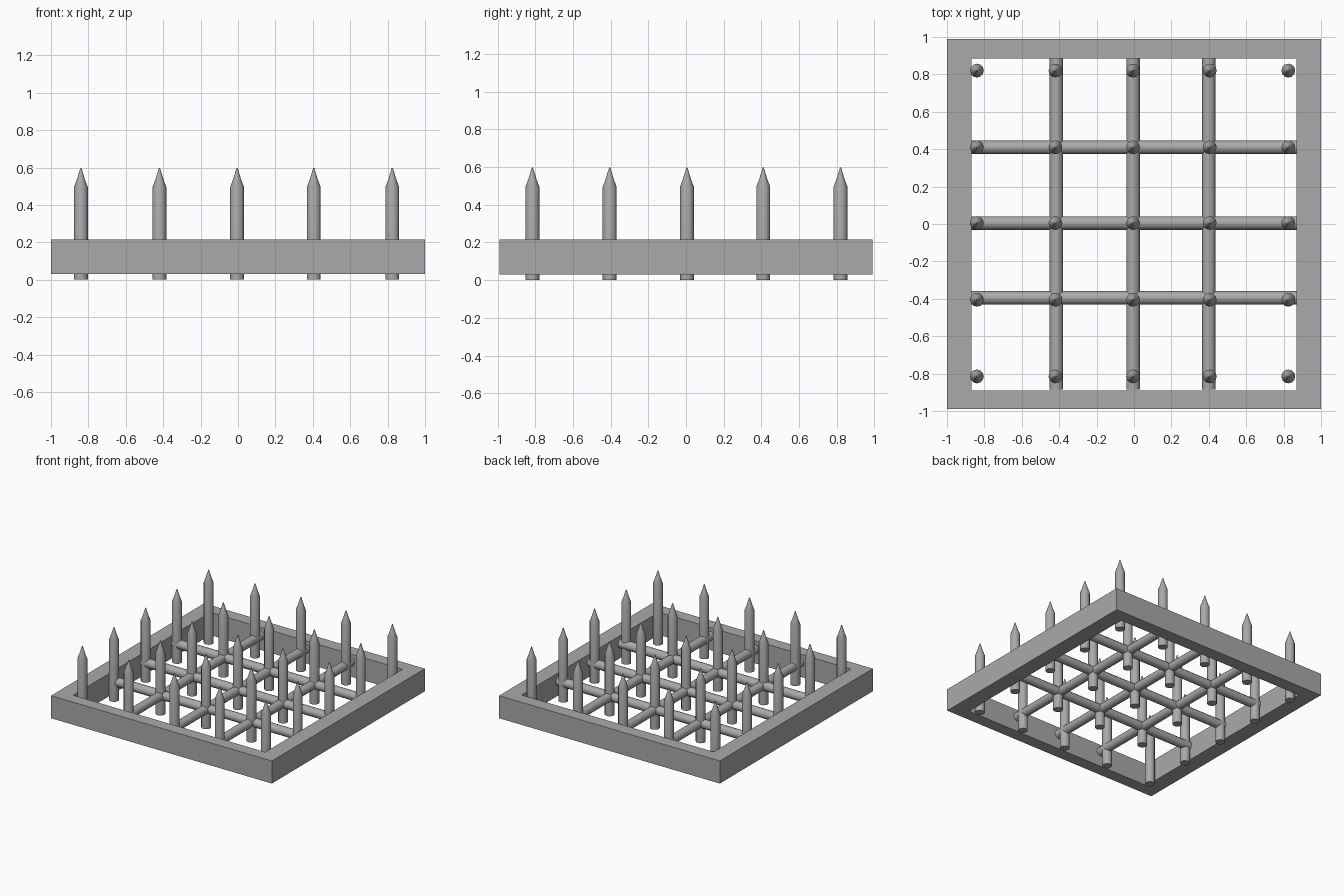
import bpy, bmesh, math
from mathutils import Matrix

cube = bpy.data.objects.get("Cube")
if cube:
    bpy.data.objects.remove(cube, do_unlink=True)

steel = bpy.data.materials.new("grey steel")
steel.use_nodes = True
colour = (0.4, 0.4, 0.4, 1)
steel.diffuse_color = colour
steel.node_tree.nodes["Principled BSDF"].inputs["Base Color"].default_value = colour


def finish(bm, name, angle=30):
    bmesh.ops.recalc_face_normals(bm, faces=bm.faces)
    mesh = bpy.data.meshes.new(name)
    bm.to_mesh(mesh)
    bm.free()
    mesh.materials.append(steel)
    ob = bpy.data.objects.new(name, mesh)
    bpy.context.collection.objects.link(ob)
    bpy.ops.object.select_all(action='DESELECT')
    ob.select_set(True)
    bpy.context.view_layer.objects.active = ob
    bpy.ops.object.shade_smooth_by_angle(angle=math.radians(angle))
    return ob


def beam(name, x0, x1, y0, y1, z0=0.03, z1=0.215):
    bm = bmesh.new()
    place = Matrix.Translation(((x0 + x1) / 2, (y0 + y1) / 2, (z0 + z1) / 2))
    bmesh.ops.create_cube(bm, size=1, matrix=place @ Matrix.Diagonal((x1 - x0, y1 - y0, z1 - z0, 1)))
    finish(bm, name)


def rod(name, centre, length, axis):
    bm = bmesh.new()
    turn = Matrix.Rotation(math.pi / 2, 4, 'Y' if axis == 'X' else 'X')
    bmesh.ops.create_cone(bm, cap_ends=True, segments=12, radius1=0.036, radius2=0.036,
                          depth=length, matrix=Matrix.Translation(centre) @ turn)
    finish(bm, name, 40)


def spike_mesh():
    # Turned profile: shaft, shoulder, narrow point
    profile = [(0.037, 0), (0.037, 0.495), (0.022, 0.535), (0.003, 0.597)]
    bm = bmesh.new()
    sides = 12
    rings = [[bm.verts.new((r * math.cos(math.tau * i / sides), r * math.sin(math.tau * i / sides), z))
              for i in range(sides)] for r, z in profile]
    for low, high in zip(rings, rings[1:]):
        for i in range(sides):
            j = (i + 1) % sides
            bm.faces.new((low[i], low[j], high[j], high[i]))
    bm.faces.new(rings[0])
    bm.faces.new(rings[-1])
    return bm


# Outer frame
beam("front_beam", -1, 1, -0.99, -0.89)
beam("back_beam", -1, 1, 0.885, 0.99)
beam("right_beam", -1, -0.87, -0.89, 0.885)
beam("left_beam", 0.87, 1, -0.89, 0.885)

# Grid of rods
for i, y in enumerate((-0.395, 0.005, 0.41)):
    rod(f"cross_rod_{i + 1}", (0, y, 0.15), 1.735, 'X')
for i, x in enumerate((-0.415, -0.005, 0.4)):
    rod(f"long_rod_{i + 1}", (x, 0, 0.15), 1.77, 'Y')

# Upright spikes, sharing one mesh
first = finish(spike_mesh(), "spike_1_1", 40)
for i, x in enumerate((-0.84, -0.42, -0.005, 0.405, 0.825)):
    for j, y in enumerate((-0.815, -0.405, 0.005, 0.41, 0.82)):
        ob = first
        if i or j:
            ob = bpy.data.objects.new(f"spike_{i + 1}_{j + 1}", first.data)
            bpy.context.collection.objects.link(ob)
        ob.location = (x, y, 0)
